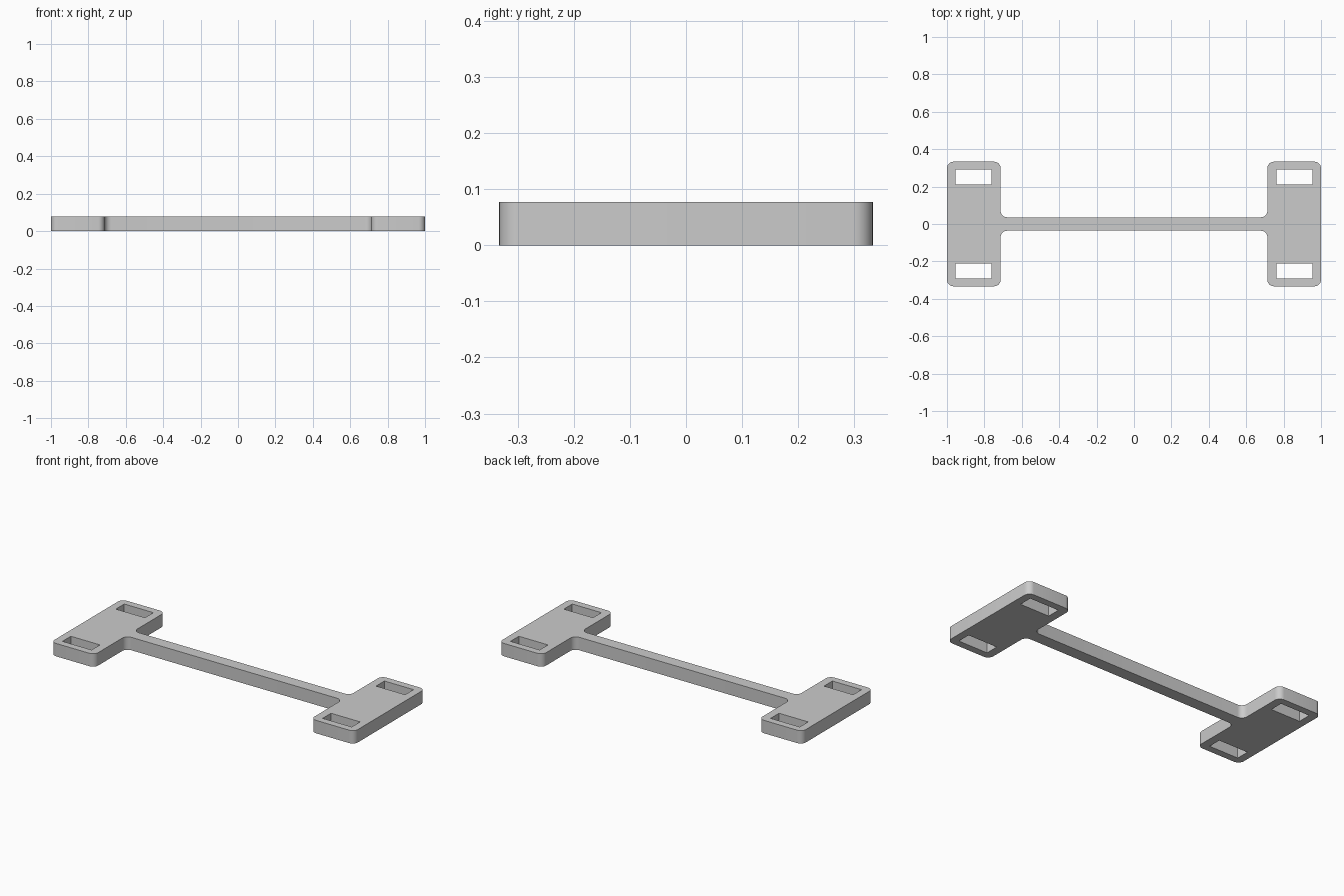
import bpy, bmesh, math

if "Cube" in bpy.data.objects:
    bpy.data.objects.remove(bpy.data.objects["Cube"])

HEIGHT = 0.077
END_X, END_Y = 1.0, 0.333        # outer extents of the end plates
INNER_X, BAR_Y = 0.713, 0.036    # inner plate edge, half width of the bar
RADIUS, FILLET = 0.035, 0.035
STEPS = 8


def arc(cx, cy, r, start, end):
    """Points of a circular arc, angles in degrees."""
    angles = [math.radians(start + (end - start) * i / STEPS) for i in range(STEPS + 1)]
    return [(cx + r * math.cos(a), cy + r * math.sin(a)) for a in angles]


# One quarter of the outline, from the outer side round to the bar
quarter = arc(END_X - RADIUS, END_Y - RADIUS, RADIUS, 0, 90)
quarter += arc(INNER_X + RADIUS, END_Y - RADIUS, RADIUS, 90, 180)
quarter += arc(INNER_X - FILLET, BAR_Y + FILLET, FILLET, 0, -90)

# Mirror the quarter into the full closed outline
half = quarter + [(-x, y) for x, y in reversed(quarter)]
outline = half + [(x, -y) for x, y in reversed(half)]

# Four rectangular strap slots
loops = [outline]
for sx in (-1, 1):
    for sy in (-1, 1):
        loops.append([(sx * x, sy * y) for x, y in
                      ((0.762, 0.212), (0.954, 0.212), (0.954, 0.291), (0.762, 0.291))])

# Fill the profile around the slots, then extrude it upwards
bm = bmesh.new()
edges = []
for loop in loops:
    verts = [bm.verts.new((x, y, 0)) for x, y in loop]
    edges += [bm.edges.new((a, b)) for a, b in zip(verts, verts[1:] + verts[:1])]
bmesh.ops.triangle_fill(bm, edges=edges, use_beauty=True, normal=(0, 0, 1))
top = bmesh.ops.extrude_face_region(bm, geom=bm.faces[:], use_keep_orig=True)
top_verts = [g for g in top["geom"] if isinstance(g, bmesh.types.BMVert)]
bmesh.ops.translate(bm, verts=top_verts, vec=(0, 0, HEIGHT))
bmesh.ops.recalc_face_normals(bm, faces=bm.faces[:])

mesh = bpy.data.meshes.new("double_ended_bracket")
bm.to_mesh(mesh)
bm.free()
bracket = bpy.data.objects.new("double_ended_bracket", mesh)
bpy.context.collection.objects.link(bracket)

# Plain grey finish
grey = bpy.data.materials.new("plain_grey")
grey.use_nodes = True
color = (0.6, 0.6, 0.6, 1)
grey.diffuse_color = color
grey.node_tree.nodes["Principled BSDF"].inputs["Base Color"].default_value = color
mesh.materials.append(grey)

# Smooth the rounded corners, keep the rims sharp
bpy.ops.object.select_all(action="DESELECT")
bracket.select_set(True)
bpy.context.view_layer.objects.active = bracket
bpy.ops.object.shade_smooth_by_angle(angle=math.radians(30))
